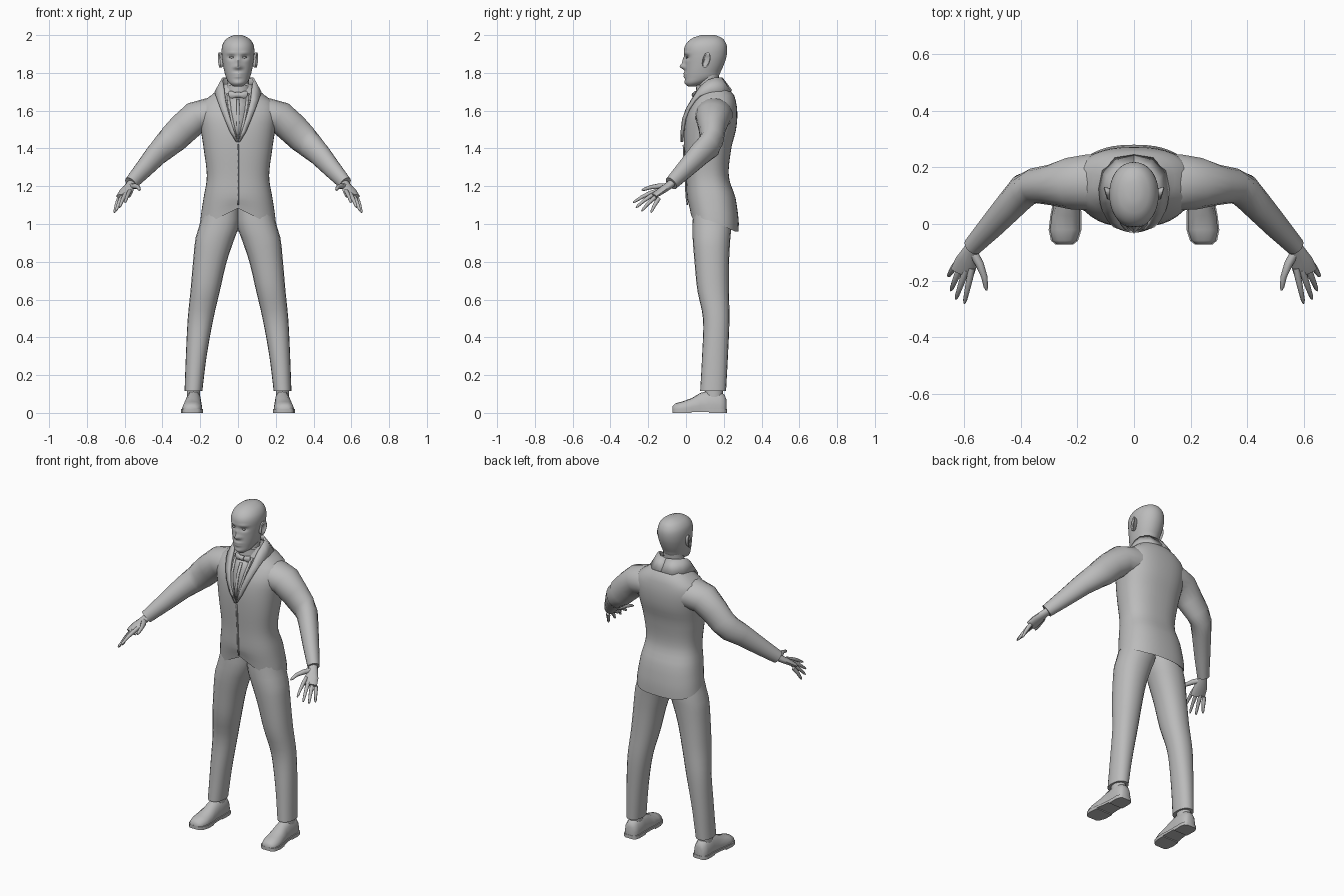
import bpy, bmesh, math
from mathutils import Vector

cloth = bpy.data.materials.new("plain_grey")
cloth.diffuse_color = (0.5, 0.5, 0.5, 1)


def make(name, verts, faces, solid=0, mirror=False, angle=50):
    me = bpy.data.meshes.new(name)
    me.from_pydata([tuple(v) for v in verts], [], faces)
    bm = bmesh.new()
    bm.from_mesh(me)
    bmesh.ops.recalc_face_normals(bm, faces=bm.faces)
    bm.to_mesh(me)
    bm.free()
    ob = bpy.data.objects.new(name, me)
    bpy.context.collection.objects.link(ob)
    me.materials.append(cloth)
    if solid:
        m = ob.modifiers.new("thickness", 'SOLIDIFY')
        m.thickness, m.offset = solid, 0
    if mirror:
        ob.modifiers.new("mirror", 'MIRROR').use_mirror_merge = False
    bpy.ops.object.select_all(action='DESELECT')
    ob.select_set(True)
    bpy.context.view_layer.objects.active = ob
    bpy.ops.object.shade_smooth_by_angle(angle=math.radians(angle))
    return ob


def loft(name, rings, **kw):
    """Skin closed rings and cap both ends."""
    n = len(rings[0])
    verts = [p for r in rings for p in r]
    faces = [(i * n + j, i * n + (j + 1) % n, (i + 1) * n + (j + 1) % n, (i + 1) * n + j)
             for i in range(len(rings) - 1) for j in range(n)]
    faces += [tuple(range(n)), tuple(range(len(verts) - n, len(verts)))]
    return make(name, verts, faces, **kw)


def strip(name, pairs, **kw):
    """Ribbon between two edges."""
    verts = [p for pr in pairs for p in pr]
    faces = [(2 * i, 2 * i + 1, 2 * i + 3, 2 * i + 2) for i in range(len(pairs) - 1)]
    return make(name, verts, faces, **kw)


def sample(table, t):
    """Smooth interpolation of rows keyed by their first value (ascending)."""
    t = min(max(t, table[0][0]), table[-1][0])
    i = max(k for k in range(len(table) - 1) if table[k][0] <= t)
    a, b = table[i], table[i + 1]
    pa, pb = table[max(i - 1, 0)], table[min(i + 2, len(table) - 1)]
    h = b[0] - a[0]
    u = (t - a[0]) / h
    out = []
    for k in range(1, len(a)):
        ma = (b[k] - pa[k]) / (b[0] - pa[0]) * h
        mb = (pb[k] - a[k]) / (pb[0] - a[0]) * h
        out.append((2*u**3 - 3*u*u + 1) * a[k] + (u**3 - 2*u*u + u) * ma
                   + (3*u*u - 2*u**3) * b[k] + (u**3 - u*u) * mb)
    return out


def oval(cx, rx, yf, yb, z, n, p=1.0):
    pw = lambda v: math.copysign(abs(v) ** p, v)
    return [Vector((cx + rx * pw(math.sin(a)), (yf + yb) / 2 - (yb - yf) / 2 * pw(math.cos(a)), z))
            for a in (2 * math.pi * j / n for j in range(n))]


def tube(name, pts, n=10, **kw):
    """Tube through (x, y, z, vertical radius, sideways radius) points."""
    c = [Vector(p[:3]) for p in pts]
    rings = []
    for i, p in enumerate(pts):
        t = (c[min(i + 1, len(c) - 1)] - c[max(i - 1, 0)]).normalized()
        s = t.cross(Vector((0, 0, 1))).normalized()
        v = s.cross(t)
        rings.append([c[i] + v * p[3] * math.cos(a) + s * p[4] * math.sin(a)
                      for a in (2 * math.pi * j / n for j in range(n))])
    return loft(name, rings, **kw)


# Jacket body: z, half width, front y, back y
P = 0.82
TORSO = [(0.96, .205, .03, .265), (1.04, .198, .02, .28), (1.14, .182, .005, .262), (1.25, .165, .0, .227),
         (1.4, .182, -.01, .24), (1.5, .197, -.01, .265), (1.58, .208, .003, .272), (1.64, .195, .032, .266),
         (1.69, .13, .06, .25), (1.74, .075, .075, .2)]


def front(x, z, off=0.0):
    rx, yf, yb = sample(TORSO, z)
    e = 2 / P
    return Vector((x, (yf + yb) / 2 - (yb - yf) / 2 * max(0, 1 - abs(x / rx) ** e) ** (1 / e) - off, z))


rings = [oval(0, *sample(TORSO, z), z, 40, P) for z in (1.74 - 0.03 * k for k in range(21))]
hem = []
for k in (1, 2, 3, 4):
    ring = oval(0, *sample(TORSO, 1.14 - 0.03 * k), 0, 40, P)
    for v in ring:
        f = min(1, max(0, (0.15 - v.y) / .13))
        low = 1.02 + f * 0.065 * max(0, 1 - abs(v.x) / 0.13) - 0.06 * min(1, max(0, (v.y - 0.13) / .13))
        v.z = 1.14 + (low - 1.14) * k / 4
    rings.append(ring)
lip = [Vector((v.x * .95, .14 + (v.y - .14) * .94, v.z + .006)) for v in rings[-1]]
inner = [Vector((v.x * .9, .14 + (v.y - .14) * .9, v.z + .06)) for v in rings[-1]]
loft("jacket_body", rings + [lip, inner])

# Jacket front overlap and turned collar with lapels
strip("jacket_front_edge", [(front(-.003, z, .002), front(.004, z, .004))
                            for z in (1.1 + .0355 * k for k in range(10))], solid=.006)
collar = [((0, .19, 1.77), (0, .24, 1.705)), ((.045, .182, 1.773), (.065, .23, 1.70)),
          ((.078, .15, 1.772), (.108, .185, 1.70)), ((.085, .115, 1.76), (.12, .125, 1.695)),
          ((.078, .08, 1.73), (.116, .075, 1.68))]
collar += [(front(a, z, .013), front(b, z, .007)) for a, b, z in
           ((.066, .108, 1.655), (.055, .092, 1.61), (.04, .07, 1.555), (.02, .042, 1.49), (.002, .008, 1.435))]
strip("collar_and_lapel", collar, solid=.012, mirror=True, angle=40)

# Shirt front, placket, shirt collar and waistcoat edge
strip("shirt_front", [(front(-a, z, .004), front(a, z, .004)) for a, z in
                      ((.06, 1.69), (.055, 1.63), (.04, 1.56), (.02, 1.49), (.004, 1.45))], solid=.006)
strip("shirt_placket", [(front(-.008, z, .011), front(.008, z, .011)) for z in (1.47, 1.54, 1.6, 1.66)], solid=.005)
strip("waistcoat_edge", [(front(a, z, .008), front(a + .012, z, .01)) for a, z in
                         ((.045, 1.68), (.036, 1.6), (.022, 1.53), (.005, 1.46))], solid=.006, mirror=True)
loft("shirt_collar", [oval(0, .07, .05, .185, 1.68, 20), oval(0, .066, .055, .18, 1.735, 20),
                      oval(0, .058, .065, .17, 1.735, 20)])

# Bow tie
for nm, x0, x1, h0, h1 in (("bow_knot", -.013, .013, .015, .015),):
    tube(nm, [(x0, .043, 1.683, h0, .014), (x1, .043, 1.683, h1, .014)], n=8)
tube("bow_wing", [(.008, .045, 1.683, .01, .01), (.03, .046, 1.683, .02, .011), (.048, .052, 1.683, .021, .007)],
     n=8, mirror=True)

# Sleeves
tube("sleeve", [(.08, .15, 1.575, .085, .1), (.16, .147, 1.578, .088, .1), (.225, .143, 1.563, .086, .092),
                (.29, .138, 1.505, .083, .072), (.345, .136, 1.45, .079, .063), (.385, .12, 1.413, .072, .06),
                (.43, .072, 1.37, .063, .054), (.50, -.005, 1.29, .05, .045), (.568, -.078, 1.215, .038, .034),
                (.566, -.076, 1.217, .026, .022)], n=18, mirror=True)

# Hands: palm, fingers, thumb
tube("palm", [(.555, -.065, 1.225, .022, .024), (.575, -.095, 1.2, .02, .028), (.592, -.135, 1.173, .018, .04),
              (.606, -.172, 1.147, .013, .042)], n=12, mirror=True)
for nm, a, b in (("index_finger", (.575, -.172, 1.168), (.598, -.28, 1.115)),
                 ("middle_finger", (.597, -.175, 1.153), (.628, -.265, 1.088)),
                 ("ring_finger", (.617, -.165, 1.138), (.646, -.235, 1.07)),
                 ("little_finger", (.632, -.148, 1.127), (.655, -.185, 1.062))):
    a, b = Vector(a), Vector(b)
    pts = [tuple(a.lerp(b, t) + Vector((0, 0, h))) + (r, r) for t, h, r in
           ((-.15, 0, .011), (.2, .004, .0115), (.55, .005, .0095), (.9, 0, .007), (1, -.002, .003))]
    tube(nm, pts, n=8, mirror=True)
tube("thumb", [(.568, -.1, 1.2, .016, .016), (.545, -.14, 1.2, .015, .015), (.528, -.185, 1.195, .011, .011),
               (.522, -.222, 1.183, .008, .008), (.52, -.234, 1.179, .003, .003)], n=8, mirror=True)

# Trousers: z, centre x, half width, front y, back y
LEG = [(.115, .236, .047, .075, .212), (.3, .221, .055, .085, .222), (.5, .198, .068, .09, .23),
       (.65, .173, .078, .06, .227), (.8, .149, .089, .045, .228), (.93, .12, .104, .035, .235),
       (1.0, .097, .105, .035, .24), (1.12, .085, .09, .04, .22)]
rings = []
for k in range(22):
    z = .115 + 1.005 * k / 21
    cx, rx, yf, yb = sample(LEG, z)
    rings.append(oval(cx, rx, yf, yb, z, 20, .9))
loft("trouser_leg", rings, mirror=True)
loft("sock", [oval(.236, .036, .1, .195, z, 14) for z in (.07, .13)], mirror=True)

# Shoes: y, centre x, half width, top z
SHOE = [(-.072, .246, .026, .034), (-.058, .245, .043, .05), (-.02, .243, .053, .06), (.03, .24, .05, .078),
        (.075, .237, .044, .105), (.12, .235, .042, .118), (.18, .235, .043, .112), (.205, .235, .036, .095),
        (.214, .235, .022, .07)]
loft("shoe_upper", [[(cx + w * x, y, .012 + (top - .012) * h) for x, h in
                     ((-.96, 0), (-1, .3), (-.85, .7), (-.45, .96), (0, 1), (.45, .96), (.85, .7), (1, .3), (.96, 0))]
                    for y, cx, w, top in SHOE], mirror=True)
for nm, rows, z0, z1 in (("shoe_sole", SHOE, .006, .02), ("shoe_heel", SHOE[5:], 0, .012),
                         ("shoe_tread", SHOE[:4], 0, .012)):
    loft(nm, [[(cx + s * (w + .005), y * 1.01, z) for s, z in ((-1, z0), (1, z0), (1, z1), (-1, z1))]
              for y, cx, w, _ in rows], mirror=True)

# Neck and head: z, half width, front y, back y
loft("neck", [oval(0, r, a, b, z, 20) for z, r, a, b in
              ((1.66, .066, .065, .18), (1.74, .058, .066, .168), (1.82, .06, .07, .18))])
HEAD = [(1.728, .022, .012, .05), (1.745, .046, -.002, .1), (1.775, .063, -.006, .165), (1.81, .073, -.006, .185),
        (1.85, .081, -.006, .203), (1.89, .086, -.008, .215), (1.93, .086, -.009, .218), (1.96, .077, .005, .21),
        (1.985, .055, .036, .19), (2.0, .022, .08, .155)]
# Facial relief: x, z, x spread, z spread, push in y
RELIEF = [(0, 1.833, .014, .014, -.024), (0, 1.86, .011, .025, -.013), (.034, 1.882, .018, .012, .013),
          (-.034, 1.882, .018, .012, .013), (.018, 1.829, .008, .009, -.007), (-.018, 1.829, .008, .009, -.007),
          (0, 1.796, .024, .007, -.009), (0, 1.78, .02, .006, -.008), (0, 1.745, .025, .012, -.006),
          (.035, 1.905, .025, .008, -.005), (-.035, 1.905, .025, .008, -.005)]
rings = []
for k in range(41):
    z = 1.728 + .272 * k / 40
    ring = oval(0, *sample(HEAD, z), z, 48, .95)
    for v in ring:
        if v.y < .08:
            v.y += sum(d * math.exp(-((v.x - x) / sx) ** 2 - ((z - zz) / sz) ** 2) for x, zz, sx, sz, d in RELIEF)
    rings.append(ring)
loft("head", rings, angle=70)
strip("eyelid", [((.034 + .013 * t, .003 + .006 * abs(t), 1.883 + .005 * (1 - t * t)),
                  (.034 + .013 * t, .003 + .006 * abs(t), 1.882 - .005 * (1 - t * t))) for t in (-.95, -.5, 0, .5, .95)],
      solid=.004, mirror=True)

# Ears
ear = [[(.076 + d, .108 + s * .021 * math.cos(a) + .008 * math.sin(a), 1.868 + s * .042 * math.sin(a))
        for a in (2 * math.pi * j / 14 for j in range(14))]
       for d, s in ((0, .75), (.012, .95), (.02, 1), (.023, .8), (.016, .5))]
for r in ear:
    for j, (x, y, z) in enumerate(r):
        r[j] = (x + (y - .1) * .3, y, z)
loft("ear", ear, mirror=True)
